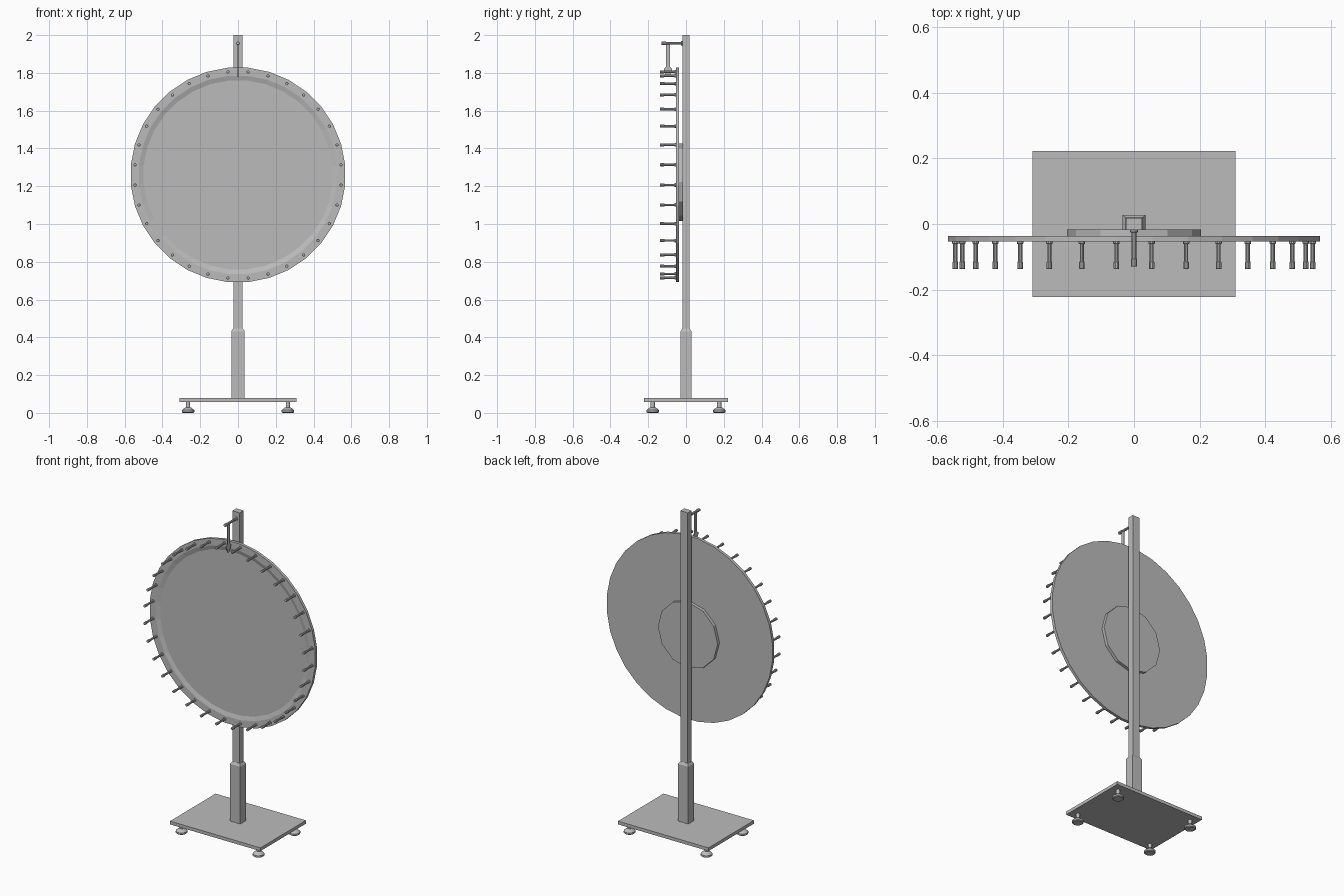
import bpy, bmesh, math
from mathutils import Matrix, Vector

if "Cube" in bpy.data.objects:
    bpy.data.objects.remove(bpy.data.objects["Cube"])

grey = bpy.data.materials.new("plain_grey")
grey.diffuse_color = (0.5, 0.5, 0.5, 1)
grey.use_nodes = True
grey.node_tree.nodes["Principled BSDF"].inputs["Base Color"].default_value = grey.diffuse_color
ALONG_Y = Matrix.Rotation(math.pi / 2, 4, 'X')   # local +z becomes -y


def finish(bm, name, smooth=False):
    bmesh.ops.recalc_face_normals(bm, faces=bm.faces)
    me = bpy.data.meshes.new(name)
    bm.to_mesh(me)
    bm.free()
    me.materials.append(grey)
    ob = bpy.data.objects.new(name, me)
    bpy.context.collection.objects.link(ob)
    if smooth:
        bpy.ops.object.select_all(action='DESELECT')
        ob.select_set(True)
        bpy.context.view_layer.objects.active = ob
        bpy.ops.object.shade_smooth_by_angle(angle=math.radians(35))
    return ob


def loft(bm, rings):
    """Skin a stack of equal-sized point rings and cap both ends."""
    rows = [[bm.verts.new(p) for p in ring] for ring in rings]
    n = len(rows[0])
    for a, b in zip(rows, rows[1:]):
        for i in range(n):
            j = (i + 1) % n
            bm.faces.new((a[i], a[j], b[j], b[i]))
    bm.faces.new(rows[0][::-1])
    bm.faces.new(rows[-1])


def lathe(bm, profile, sides, matrix, phase=0.0):
    """Turn (radius, height) points around local z."""
    loft(bm, [[matrix @ Vector((r * math.cos(phase + math.tau * i / sides),
                                r * math.sin(phase + math.tau * i / sides), h))
               for i in range(sides)] for r, h in profile])


def box_stack(name, sections):
    """Stack of rectangles given as (half x, half y, z)."""
    bm = bmesh.new()
    loft(bm, [[(x, y, z), (-x, y, z), (-x, -y, z), (x, -y, z)] for x, y, z in sections])
    return finish(bm, name)


# Base plate and upright
box_stack("base_plate", [(0.31, 0.223, 0.058), (0.31, 0.223, 0.078)])
box_stack("post_sleeve", [(0.035, 0.028, 0.078), (0.035, 0.028, 0.432), (0.026, 0.02, 0.447)])
box_stack("post", [(0.025, 0.019, 0.44), (0.025, 0.019, 2.0)])

# Levelling feet
bm = bmesh.new()
for sx in (-1, 1):
    for sy in (-1, 1):
        lathe(bm, [(0.028, 0), (0.033, 0.004), (0.033, 0.014), (0.018, 0.027),
                   (0.011, 0.029), (0.011, 0.059)], 16,
              Matrix.Translation((0.264 * sx, 0.176 * sy, 0)))
finish(bm, "levelling_feet", True)

# Wheel with raised rim and sloped step down to the face
STEP = math.tau / 32
CENTRE = Vector((0, 0, 1.26))
bm = bmesh.new()
lathe(bm, [(0.57, 0.036), (0.57, 0.054), (0.527, 0.054), (0.502, 0.046)], 32,
      Matrix.Translation(CENTRE) @ ALONG_Y, STEP / 2)
finish(bm, "wheel")

# Mounting disc between wheel and post
bm = bmesh.new()
lathe(bm, [(0.205, 0.017), (0.205, 0.037)], 12,
      Matrix.Translation((0, 0, 1.222)) @ ALONG_Y)
finish(bm, "mounting_disc")

# Ring of pegs
bm = bmesh.new()
for k in range(32):
    a = (k + 0.5) * STEP
    spot = CENTRE + 0.548 * Vector((math.cos(a), 0, math.sin(a)))
    lathe(bm, [(0.010, 0.053), (0.010, 0.060), (0.0065, 0.061), (0.0065, 0.114),
               (0.0085, 0.116), (0.0085, 0.136), (0.007, 0.138)], 10,
          Matrix.Translation(spot) @ ALONG_Y)
finish(bm, "pegs", True)

# Pointer arm on the post
bm = bmesh.new()
lathe(bm, [(0.012, 0.018), (0.012, 0.025), (0.0075, 0.026), (0.0075, 0.105),
           (0.0095, 0.107), (0.0095, 0.128), (0.008, 0.13)], 10,
      Matrix.Translation((0, 0, 1.957)) @ ALONG_Y)
finish(bm, "pointer_arm", True)

# Hanging flapper, thin seen from the front
bm = bmesh.new()
outline = [(0.010, 1.957), (0.010, 1.832), (0.022, 1.822), (0.022, 1.812), (0.006, 1.778)]
side = [(y, z) for y, z in outline] + [(-y, z) for y, z in reversed(outline)]
loft(bm, [[(x, y - 0.095, z) for y, z in side] for x in (-0.003, 0.003)])
finish(bm, "flapper")
